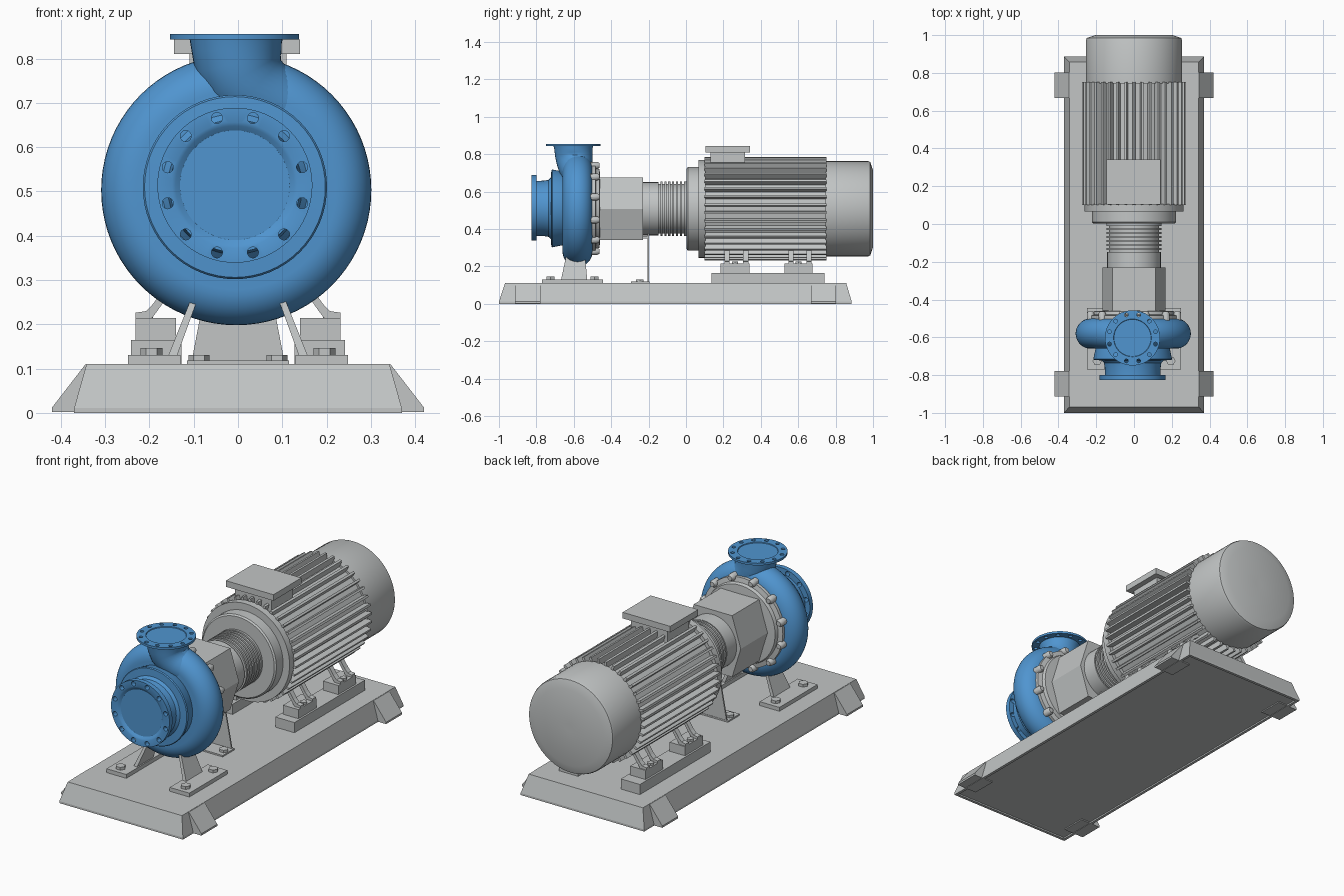
import bpy, bmesh, math
from mathutils import Vector, Matrix

if "Cube" in bpy.data.objects:
    bpy.data.objects.remove(bpy.data.objects["Cube"])

def material(name, rgb):
    m = bpy.data.materials.new(name)
    m.diffuse_color = (*rgb, 1)
    m.use_nodes = True
    m.node_tree.nodes["Principled BSDF"].inputs["Base Color"].default_value = m.diffuse_color
    return m

GREY = material("machine grey", (0.54, 0.56, 0.56))
BLUE = material("pump blue", (0.08, 0.30, 0.63))

def finish(name, bm, mat, smooth=True):
    bmesh.ops.recalc_face_normals(bm, faces=bm.faces)
    me = bpy.data.meshes.new(name)
    bm.to_mesh(me)
    bm.free()
    ob = bpy.data.objects.new(name, me)
    bpy.context.collection.objects.link(ob)
    me.materials.append(mat)
    if smooth:
        bpy.ops.object.select_all(action='DESELECT')
        ob.select_set(True)
        bpy.context.view_layer.objects.active = ob
        bpy.ops.object.shade_smooth_by_angle(angle=math.radians(32))
    return ob

def skin(bm, rings):
    """Joins equal rings of points and caps both ends."""
    vs = [[bm.verts.new(p) for p in r] for r in rings]
    n = len(vs[0])
    for a, b in zip(vs, vs[1:]):
        for i in range(n):
            j = (i + 1) % n
            bm.faces.new((a[i], a[j], b[j], b[i]))
    bm.faces.new(vs[0])
    bm.faces.new(vs[-1])

def lathe(name, profile, center, mat, axis='Y', n=64):
    """Turns (radius, position) pairs about the Y or Z axis."""
    cx, c2 = center
    rings = []
    for r, t in profile:
        ring = []
        for i in range(n):
            a = 2 * math.pi * i / n
            u, v = cx + r * math.cos(a), c2 + r * math.sin(a)
            ring.append((u, t, v) if axis == 'Y' else (u, v, t))
        rings.append(ring)
    bm = bmesh.new()
    skin(bm, rings)
    return finish(name, bm, mat)

def prism(name, pts, y0, y1, mat, smooth=False):
    """Extrudes an x-z outline along y."""
    bm = bmesh.new()
    skin(bm, [[(x, y, z) for x, z in pts] for y in (y0, y1)])
    return finish(name, bm, mat, smooth)

def box(name, x0, x1, y0, y1, z0, z1, mat=GREY):
    return prism(name, [(x0, z0), (x1, z0), (x1, z1), (x0, z1)], y0, y1, mat)

def bolt(name, x, y, z, r=0.025, h=0.016):
    return lathe(name, [(r, z), (r, z + h)], (x, y), GREY, 'Z', 6)

def drill(ob, center, radius, t, axis, count=12, r=0.0125):
    """Cuts a circle of bolt holes through a flange."""
    bm = bmesh.new()
    for i in range(count):
        a = 2 * math.pi * (i + 0.5) / count
        u, v = center[0] + radius * math.cos(a), center[1] + radius * math.sin(a)
        if axis == 'Y':
            m = Matrix.Translation((u, t, v)) @ Matrix.Rotation(math.pi / 2, 4, 'X')
        else:
            m = Matrix.Translation((u, v, t))
        bmesh.ops.create_cone(bm, cap_ends=True, segments=14, radius1=r, radius2=r,
                              depth=0.06, matrix=m)
    cutter = finish(ob.name + "_hole_cutter", bm, BLUE, False)
    cutter.hide_render = True
    cutter.hide_set(True)
    mod = ob.modifiers.new("bolt_holes", 'BOOLEAN')
    mod.object = cutter
    mod.operation = 'DIFFERENCE'
    mod.solver = 'EXACT'

# Base plate: tapered slab with a shallow recess underneath
bm = bmesh.new()
def rect(x, y0, y1, z):
    return [(-x, y0, z), (x, y0, z), (x, y1, z), (-x, y1, z)]
skin(bm, [rect(0.355, -0.985, 0.871, 0.008), rect(0.355, -0.985, 0.871, 0),
          rect(0.37, -1.0, 0.886, 0), rect(0.37, -1.0, 0.886, 0.011),
          rect(0.342, -0.968, 0.857, 0.11)])
finish("base_plate", bm, GREY, False)

# Lifting lugs at the base corners
for s in (-1, 1):
    for y in (-0.845, 0.735):
        prism("base_lug", [(s * x, z) for x, z in
              [(0.3, 0.002), (0.42, 0.002), (0.42, 0.012), (0.345, 0.109), (0.3, 0.109)]],
              y - 0.068, y + 0.068, GREY)

# Volute casing: rounded rim with flat sides
C = (-0.004, 0.503)
arc = [(0.225 + 0.08 * math.sin(a), -0.58 - 0.08 * math.cos(a))
       for a in [math.pi * i / 18 for i in range(19)]]
lathe("volute_casing", [(0.02, -0.66)] + arc + [(0.02, -0.5)], C, BLUE, n=80)

# Discharge neck sweeping out of the volute
path = [(-0.004, -0.603, 0.848, 0.106), (-0.003, -0.602, 0.825, 0.102),
        (0.001, -0.60, 0.79, 0.10), (0.012, -0.597, 0.76, 0.097),
        (0.035, -0.593, 0.73, 0.091), (0.07, -0.588, 0.706, 0.084),
        (0.11, -0.583, 0.688, 0.076), (0.15, -0.58, 0.66, 0.068)]
rings = []
for i, (x, y, z, r) in enumerate(path):
    a, b = path[max(i - 1, 0)], path[min(i + 1, len(path) - 1)]
    d = Vector((b[0] - a[0], 0, b[2] - a[2])).normalized()
    if i == 0:
        d = Vector((0, 0, -1))
    side = Vector((-d.z, 0, d.x))
    rings.append([Vector((x, y, z)) + r * (side * math.cos(t) + Vector((0, 1, 0)) * math.sin(t))
                  for t in [2 * math.pi * k / 40 for k in range(40)]])
bm = bmesh.new()
skin(bm, rings)
finish("discharge_neck", bm, BLUE)

# Discharge flange
F = (-0.008, -0.603)
fl = lathe("discharge_flange", [(0.02, 0.843), (0.146, 0.843), (0.146, 0.855),
           (0.1, 0.855), (0.098, 0.851), (0.02, 0.851)], F, BLUE, 'Z')
drill(fl, F, 0.126, 0.849, 'Z', r=0.01)

# Suction cover, neck and flange
S = (-0.007, 0.51)
lathe("suction_cover", [(0.19, -0.64), (0.197, -0.66), (0.208, -0.715), (0.204, -0.72),
      (0.165, -0.722), (0.152, -0.735), (0.148, -0.76), (0.147, -0.805)], S, BLUE)
S = (-0.007, 0.514)
fl = lathe("suction_flange", [(0.02, -0.80), (0.175, -0.80), (0.175, -0.826), (0.142, -0.826),
           (0.134, -0.822), (0.124, -0.815), (0.02, -0.815)], S, BLUE)
drill(fl, S, 0.157, -0.813, 'Y')

# Rear cover ring of the pump with clamping studs
lathe("rear_cover", [(0.24, -0.53), (0.24, -0.485), (0.215, -0.48), (0.21, -0.462),
      (0.1, -0.455)], (0, 0.51), GREY)
for i in range(12):
    a = 2 * math.pi * (i + 0.5) / 12
    c = (0.238 * math.cos(a), 0.51 + 0.238 * math.sin(a))
    lathe("cover_stud", [(0.02, -0.515), (0.02, -0.475), (0.013, -0.462)], c, GREY, n=10)

# Bearing bracket: six-sided housing
prism("bearing_bracket", [(-0.167, 0.508), (-0.115, 0.342), (0.115, 0.342),
      (0.167, 0.508), (0.115, 0.674), (-0.115, 0.674)], -0.462, -0.23, GREY)

# Ribbed coupling guard
prof = [(0.142, -0.24), (0.142, -0.147)]
for i in range(7):
    y = -0.147 + i * 0.021
    prof += [(0.132, y), (0.132, y + 0.01), (0.146, y + 0.01), (0.146, y + 0.021)]
prof.append((0.142, 0.01))
M = (0, 0.508)
lathe("coupling_guard", prof, M, GREY, n=48)

# Motor end shield, fan cowl and terminal box
lathe("motor_end_shield", [(0.1, 0.003), (0.215, 0.003), (0.223, 0.01), (0.223, 0.067),
      (0.262, 0.067), (0.262, 0.105), (0.1, 0.105)], M, GREY)
lathe("fan_cowl", [(0.1, 0.745), (0.254, 0.745), (0.254, 0.975), (0.25, 0.985),
      (0.205, 1.0), (0.02, 1.0)], M, GREY)
box("terminal_box", -0.145, 0.14, 0.103, 0.342, 0.81, 0.843)
box("terminal_box_neck", -0.11, 0.11, 0.13, 0.315, 0.72, 0.811)

# Finned motor body
pts = []
N = 38
for i in range(N):
    a = 2 * math.pi * (i + 0.5) / N
    for r, w in ((0.243, -0.008), (0.277, -0.006), (0.277, 0.006), (0.243, 0.008)):
        pts.append((r * math.cos(a) - w * math.sin(a), M[1] + r * math.sin(a) + w * math.cos(a)))
prism("motor_fins", pts, 0.1, 0.752, GREY)

for s in (-1, 1):
    # Motor rails, blocks and bent mounting straps
    box("motor_rail", s * 0.128, s * 0.242, 0.137, 0.74, 0.108, 0.165)
    for y0, y1 in ((0.185, 0.34), (0.527, 0.677)):
        box("motor_block", s * 0.14, s * 0.232, y0, y1, 0.164, 0.214)
        for y in (y0 + 0.034, y1 - 0.02):
            prism("motor_strap", [(s * x, z) for x, z in
                  [(0.232, 0.213), (0.232, 0.226), (0.207, 0.23), (0.19, 0.248), (0.165, 0.285),
                   (0.13, 0.31), (0.12, 0.295), (0.155, 0.27), (0.178, 0.236), (0.195, 0.213)]],
                  y - 0.014, y + 0.014, GREY)
        bolt("motor_foot_bolt", s * 0.21, (y0 + y1) / 2, 0.213, 0.018, 0.012)

    # Pump feet with slanted legs
    box("pump_foot", s * 0.13, s * 0.248, -0.77, -0.445, 0.109, 0.131)
    for y in (-0.725, -0.49):
        bolt("pump_foot_bolt", s * 0.195, y, 0.13)
    bm = bmesh.new()
    skin(bm, [[(s * x0, y0, z), (s * x1, y0, z), (s * x1, y1, z), (s * x0, y1, z)]
              for x0, x1, y0, y1, z in ((0.138, 0.158, -0.668, -0.528, 0.128),
                                        (0.09, 0.105, -0.64, -0.54, 0.26))])
    finish("pump_leg", bm, GREY, False)
    bolt("support_bolt", s * 0.088, -0.247, 0.117, 0.024, 0.014)

# Coupling support: thin plate with a bolted foot
box("support_foot", -0.115, 0.115, -0.295, -0.195, 0.109, 0.118)
prism("support_plate", [(-0.105, 0.115), (0.105, 0.115), (0.055, 0.375), (-0.055, 0.375)],
      -0.205, -0.197, GREY)
box("support_tab", -0.055, 0.055, -0.23, -0.197, 0.35, 0.362)
